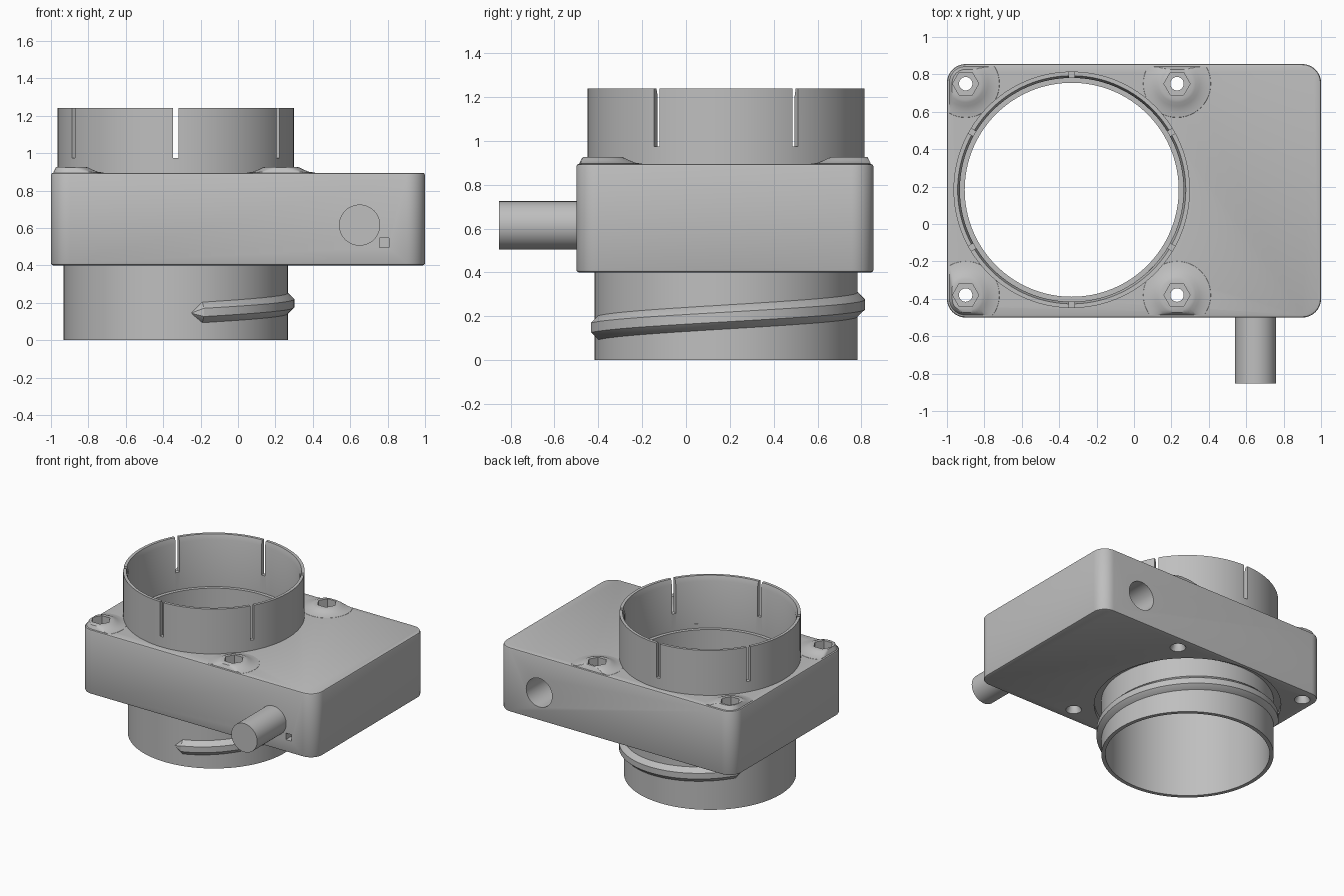
import bpy, bmesh, math
from mathutils import Matrix

old = bpy.data.objects.get("Cube")
if old:
    bpy.data.objects.remove(old, do_unlink=True)

CX, CY = -0.333, 0.183            # axis of the tube
X0, X1, Y0, Y1 = -1.0, 1.0, -0.5, 0.855
Z0, Z1 = 0.4, 0.895               # underside and top of the housing

grey = bpy.data.materials.new("plain grey")
grey.use_nodes = True
COLOUR = (0.52, 0.52, 0.52, 1)
grey.diffuse_color = COLOUR
grey.node_tree.nodes["Principled BSDF"].inputs["Base Color"].default_value = COLOUR


def finish(name, bm):
    bmesh.ops.recalc_face_normals(bm, faces=bm.faces)
    mesh = bpy.data.meshes.new(name)
    bm.to_mesh(mesh)
    bm.free()
    mesh.materials.append(grey)
    ob = bpy.data.objects.new(name, mesh)
    bpy.context.collection.objects.link(ob)
    return ob


def activate(ob):
    bpy.ops.object.select_all(action='DESELECT')
    ob.select_set(True)
    bpy.context.view_layer.objects.active = ob


def smooth(ob):
    activate(ob)
    bpy.ops.object.shade_smooth_by_angle(angle=math.radians(30))


def box(name, lo, hi):
    bm = bmesh.new()
    bmesh.ops.create_cube(bm, size=1)
    for v in bm.verts:
        v.co = [(a + b) / 2 + c * (b - a) for a, b, c in zip(lo, hi, v.co)]
    return finish(name, bm)


def lathe(name, profile, x, y, steps=96, closed=False):
    """Spin (radius, z) points about a vertical axis at x, y."""
    bm = bmesh.new()
    rings = []
    for r, z in profile:
        rings.append([bm.verts.new((x + r * math.cos(a), y + r * math.sin(a), z))
                      for a in (math.tau * i / steps for i in range(steps))])
    pairs = list(zip(rings, rings[1:]))
    if closed:
        pairs.append((rings[-1], rings[0]))
    else:
        bm.faces.new(rings[0])
        bm.faces.new(rings[-1])
    for a, b in pairs:
        for i in range(steps):
            j = (i + 1) % steps
            bm.faces.new((a[i], a[j], b[j], b[i]))
    return finish(name, bm)


def rod(name, r, x, z, y0, y1):
    bm = bmesh.new()
    bmesh.ops.create_cone(bm, cap_ends=True, segments=48, radius1=r, radius2=r, depth=y1 - y0,
                          matrix=Matrix.Translation((x, (y0 + y1) / 2, z))
                          @ Matrix.Rotation(math.pi / 2, 4, 'X'))
    return finish(name, bm)


def cut(ob, cutters):
    activate(ob)
    for c in cutters:
        c.hide_render = True
        m = ob.modifiers.new("cut", 'BOOLEAN')
        m.operation, m.solver, m.object = 'DIFFERENCE', 'EXACT', c
        bpy.ops.object.modifier_apply(modifier=m.name)


def discard(cutters):
    for c in cutters:
        bpy.data.objects.remove(c, do_unlink=True)


# Housing block with round corners and softened rims
housing = box("housing", (X0, Y0, Z0), (X1, Y1, Z1))
bm = bmesh.new()
bm.from_mesh(housing.data)
upright = [e for e in bm.edges if abs(e.verts[0].co.z - e.verts[1].co.z) > 0.1]
bmesh.ops.bevel(bm, geom=upright, offset=0.1, segments=10, profile=0.5, affect='EDGES')
rims = [e for e in bm.edges if abs(e.verts[0].co.z - e.verts[1].co.z) < 0.01]
bmesh.ops.bevel(bm, geom=rims, offset=0.012, segments=2, profile=0.5, affect='EDGES')
bm.to_mesh(housing.data)
bm.free()

# Bores, rod hole at the back and small square hole at the front
cutters = [
    lathe("bore_cutter", [(0.61, 0.2), (0.61, 1.1)], CX, CY),
    lathe("groove_cutter", [(0.65, 0.2), (0.65, 0.5)], CX, CY),
    rod("rod_hole_cutter", 0.11, 0.65, 0.615, 0.4, 1.0),
    box("square_hole_cutter", (0.757, -0.6, 0.495), (0.807, -0.4, 0.545)),
]
cut(housing, cutters)
discard(cutters)

# Raised screw bosses with hexagon pockets, screw holes and countersinks
top = Z1 + 0.032
mound = [(0.2, Z1 - 0.02), (0.18, Z1 + 0.001), (0.15, Z1 + 0.005), (0.12, Z1 + 0.017),
         (0.1, Z1 + 0.027), (0.085, top)]
for side, x in (("right", -0.9), ("left", 0.23)):
    for end, y in (("front", -0.38), ("back", 0.75)):
        name = f"{end}_{side}"
        boss = lathe("boss_" + name, mound, x, y, 48)
        for v in boss.data.vertices:
            inset = 0.012 + 0.5 * max(0, v.co.z - Z1)
            v.co.x = max(v.co.x, X0 + inset)
            v.co.y = min(max(v.co.y, Y0 + inset), Y1 - inset)
            # keep within the rounded housing corner
            dx, dy = X0 + 0.1 - v.co.x, abs(v.co.y - (Y0 + Y1) / 2) - (Y1 - Y0) / 2 + 0.1
            d = math.hypot(dx, dy)
            if dx > 0 and dy > 0 and d > 0.1 - inset:
                k = (0.1 - inset) / d
                v.co.x += dx * (1 - k)
                v.co.y -= math.copysign(dy * (1 - k), v.co.y - (Y0 + Y1) / 2)
        pocket = lathe("pocket_cutter", [(0.07, 0.8), (0.07, 1.1)], x, y, 6)
        hole = lathe("screw_hole_cutter", [(0.06, 0.39), (0.036, 0.44), (0.036, 0.85)], x, y, 24)
        cut(boss, [pocket])
        cut(housing, [pocket, hole])
        discard([pocket, hole])
        smooth(boss)
smooth(housing)

# Tube running through the housing, with an inner ledge
tube = lathe("tube", [(0.6, 0), (0.6, 0.43), (0.655, 0.43), (0.655, 0.55), (0.632, 0.55),
                      (0.632, 1.24), (0.61, 1.24), (0.598, 1.2), (0.598, 0.84),
                      (0.572, 0.84), (0.572, 0)], CX, CY, 128, closed=True)
# Six narrow slots around the upper rim
slots = []
for deg in (30, 90, 150):
    s = box("slot_cutter", (-0.8, -0.015, 0.975), (0.8, 0.015, 1.4))
    s.data.transform(Matrix.Translation((CX, CY, 0)) @ Matrix.Rotation(math.radians(deg), 4, 'Z'))
    slots.append(s)
cut(tube, slots)
discard(slots)
smooth(tube)

# Helical ridge on the lower tube, with tapered ends
bm = bmesh.new()
rows = []
start, end, steps = -82, 148, 80
for i in range(steps + 1):
    deg = start + (end - start) * i / steps
    a = math.radians(deg)
    zc = 0.197 + 0.115 * deg / 180
    k = min(1, min(i, steps - i) / 2 + 0.02)
    section = [(0.59, -0.058), (0.6, -0.055), (0.6 + 0.034 * k, -0.022),
               (0.6 + 0.034 * k, 0.022), (0.6, 0.055), (0.59, 0.058)]
    rows.append([bm.verts.new((CX + r * math.cos(a), CY + r * math.sin(a), zc + dz * k))
                 for r, dz in section])
for a, b in zip(rows, rows[1:]):
    for i in range(len(a)):
        j = (i + 1) % len(a)
        bm.faces.new((a[i], a[j], b[j], b[i]))
bm.faces.new(rows[0])
bm.faces.new(rows[-1])
smooth(finish("helical_ridge", bm))

# Rod sticking out of the front
smooth(rod("front_rod", 0.11, 0.65, 0.615, -0.853, -0.45))
